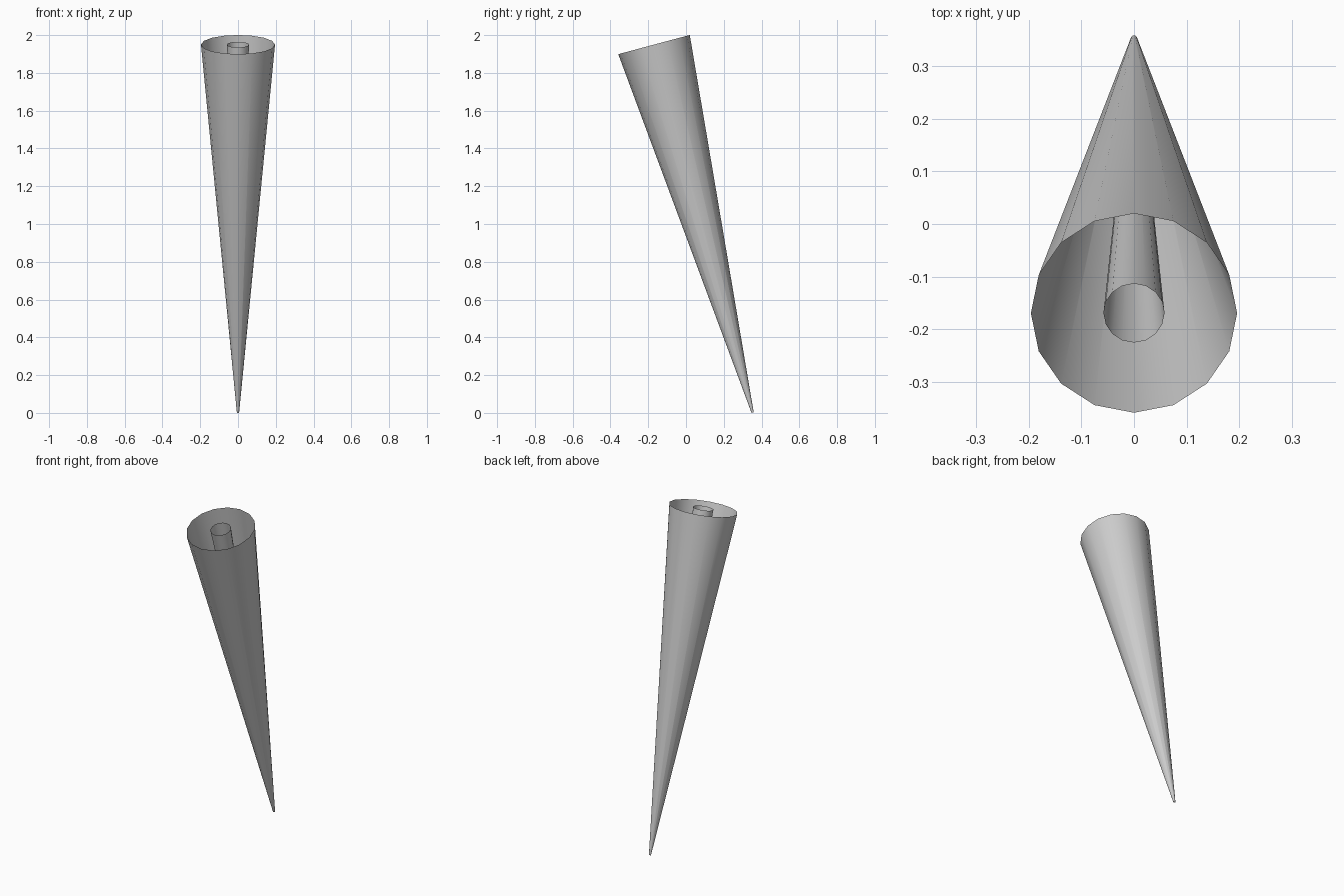
import bpy, math
from mathutils import Matrix

if "Cube" in bpy.data.objects:
    bpy.data.objects.remove(bpy.data.objects["Cube"])

TILT = math.radians(15)   # leans towards the front
LENGTH = 2.017
TIP_R = 0.006


def open_cone(name, tip_radius, top_radius):
    """Open 16-sided cone standing on its tip, leaning along the shared axis."""
    bpy.ops.mesh.primitive_cone_add(vertices=16, radius1=tip_radius, radius2=top_radius,
                                    depth=LENGTH, end_fill_type='NOTHING')
    ob = bpy.context.object
    ob.name = name
    # pivot at the tip, tilt, then place the tip on the ground at the back
    ob.data.transform(Matrix.Translation((0, 0.3527, TIP_R * math.sin(TILT)))
                      @ Matrix.Rotation(TILT, 4, 'X')
                      @ Matrix.Translation((0, 0, LENGTH / 2)))
    bpy.ops.object.shade_smooth_by_angle(angle=math.radians(40))
    return ob


# Wide outer shell and the narrow cone nested inside it
open_cone("outer_cone", TIP_R, 0.196)
open_cone("inner_cone", 0.0018, 0.058)
